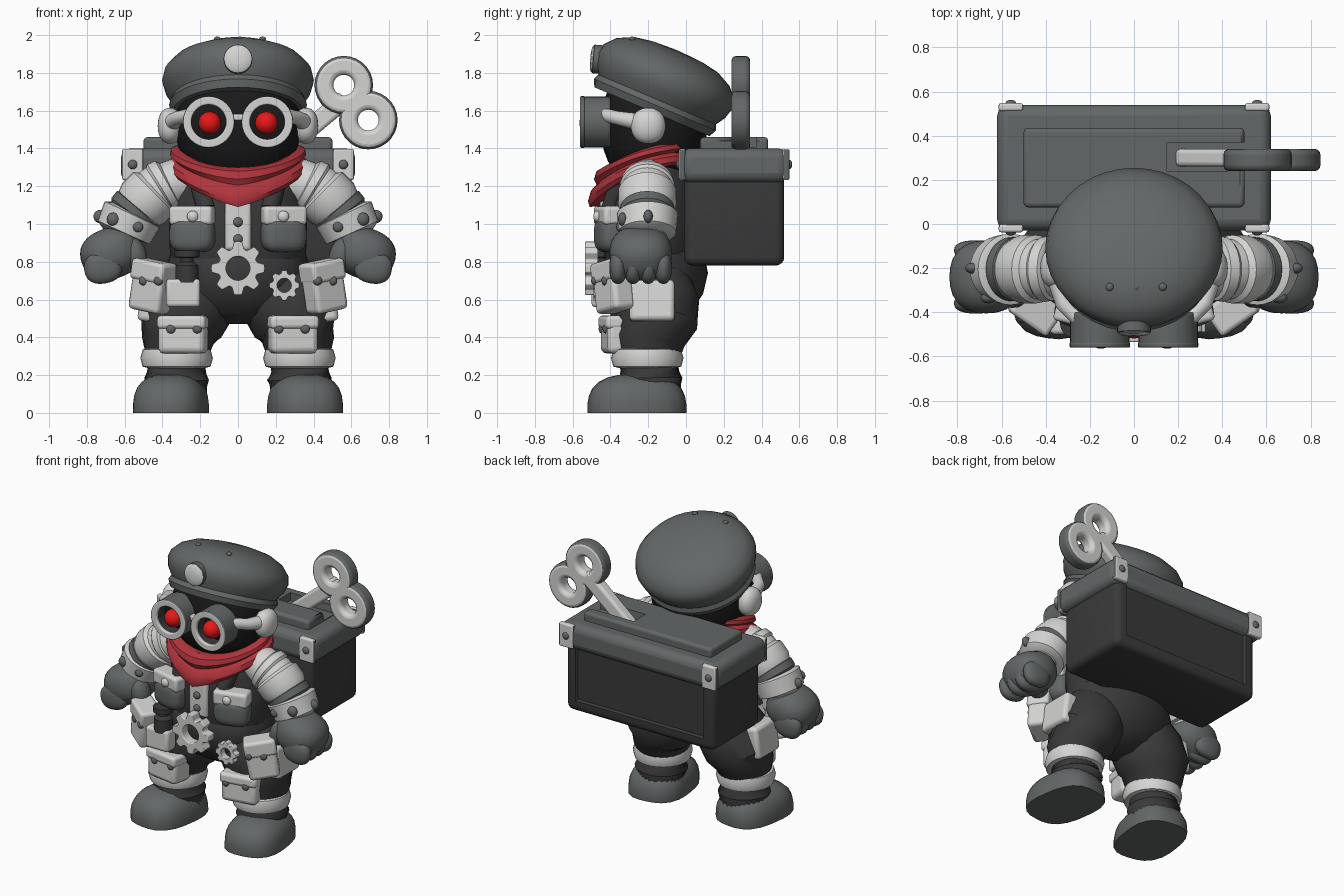
import bpy, bmesh, math
from mathutils import Vector, Matrix

if "Cube" in bpy.data.objects:
    bpy.data.objects.remove(bpy.data.objects["Cube"], do_unlink=True)


def material(name, r, g, b):
    m = bpy.data.materials.new(name)
    m.use_nodes = True
    m.diffuse_color = (r, g, b, 1)
    m.node_tree.nodes["Principled BSDF"].inputs["Base Color"].default_value = (r, g, b, 1)
    return m


GREY = material("slate grey", .125, .135, .135)
DARK = material("charcoal", .042, .042, .042)
LIGHT = material("pale grey", .66, .66, .65)
BLACK = material("black", .01, .01, .01)
RED = material("scarf red", .44, .035, .045)
EYE = material("bright red", .85, .01, .01)


def finish(name, bm, mats, loc=(0, 0, 0), rot=(0, 0, 0), bevel=0):
    bmesh.ops.recalc_face_normals(bm, faces=bm.faces[:])
    me = bpy.data.meshes.new(name)
    bm.to_mesh(me)
    bm.free()
    ob = bpy.data.objects.new(name, me)
    bpy.context.collection.objects.link(ob)
    for m in mats if isinstance(mats, tuple) else (mats,):
        me.materials.append(m)
    ob.location = loc
    ob.rotation_euler = [math.radians(a) for a in rot]
    bpy.ops.object.select_all(action='DESELECT')
    ob.select_set(True)
    bpy.context.view_layer.objects.active = ob
    bpy.ops.object.shade_smooth_by_angle(angle=math.radians(40))
    if bevel:
        mod = ob.modifiers.new("bevel", 'BEVEL')
        mod.width, mod.segments = bevel, 3
    return ob


def box(name, size, loc, mat, bevel=.02, rot=(0, 0, 0)):
    bm = bmesh.new()
    bmesh.ops.create_cube(bm, size=1, matrix=Matrix.Diagonal((*size, 1)))
    return finish(name, bm, mat, loc, rot, bevel)


def blob(name, radii, loc, mat, power=2, rot=(0, 0, 0), floor=None):
    """Rounded ellipsoid; a higher power is boxier, floor flattens the base."""
    bm = bmesh.new()
    bmesh.ops.create_uvsphere(bm, u_segments=24, v_segments=16, radius=1)
    for v in bm.verts:
        n = sum(abs(c) ** power for c in v.co) ** (1 / power)
        v.co = Vector([c / n * r for c, r in zip(v.co, radii)])
        if floor is not None:
            v.co.z = max(v.co.z, floor)
    return finish(name, bm, mat, loc, rot)


def tube(name, pts, mat, sides=28, upright=False, flat=1, loc=(0, 0, 0), rot=(0, 0, 0)):
    """Skin circles along (x, y, z, radius) points; flat squashes them in y."""
    bm = bmesh.new()
    rings = []
    for i, p in enumerate(pts):
        a, b = pts[max(i - 1, 0)], pts[min(i + 1, len(pts) - 1)]
        axis = Vector((0, 0, 1)) if upright else Vector(b[:3]) - Vector(a[:3])
        q = axis.to_track_quat('Z', 'Y')
        ring = []
        for k in range(sides):
            t = math.tau * k / sides
            o = q @ Vector((math.cos(t) * p[3], math.sin(t) * p[3], 0))
            ring.append(bm.verts.new((p[0] + o.x, p[1] + o.y * flat, p[2] + o.z)))
        rings.append(ring)
    for r, s in zip(rings, rings[1:]):
        for k in range(sides):
            bm.faces.new((r[k - 1], r[k], s[k], s[k - 1]))
    bm.faces.new(rings[0])
    bm.faces.new(rings[-1])
    return finish(name, bm, mat, loc, rot)


def lathe(name, profile, mat, flat=1, loc=(0, 0, 0), rot=(0, 0, 0)):
    return tube(name, [(0, 0, z, r) for r, z in profile], mat, 36, True, flat, loc, rot)


def plate(name, outer, inner, depth, loc, rim, face, bevel=.01):
    """Holed disc facing the front; outer is one radius per step."""
    bm = bmesh.new()
    n = len(outer)
    loops = []
    for y, radii in ((-1, outer), (1, outer), (1, [inner] * n), (-1, [inner] * n)):
        loops.append([bm.verts.new((r * math.cos(math.tau * k / n), y * depth / 2,
                                    r * math.sin(math.tau * k / n))) for k, r in enumerate(radii)])
    for j, r in enumerate(loops):
        s = loops[(j + 1) % 4]
        for k in range(n):
            f = bm.faces.new((r[k - 1], r[k], s[k], s[k - 1]))
            f.material_index = min(j, 1)
    return finish(name, bm, (rim, face), loc, (0, 0, 0), bevel)


def bolt(loc, mat=GREY, r=.025):
    blob("bolt", (r, r * .7, r), loc, mat)


# Torso, hips and neck
lathe("torso", [(.30, .70), (.36, .82), (.365, 1.0), (.35, 1.15), (.30, 1.28), (.20, 1.38)],
      DARK, .7, (0, -.18, 0))
lathe("hips", [(.12, .47), (.26, .53), (.35, .63), (.385, .74), (.36, .84), (.30, .88)],
      DARK, .73, (0, -.165, 0))
box("shirt_front", (.14, .06, .30), (0, -.425, 1.01), LIGHT)
bolt((0, -.46, 1.01))
bolt((0, -.46, .92))

# Head, cap and badge
blob("head", (.33, .28, .33), (0, -.17, 1.52), BLACK, 2.3)
lathe("cap", [(.28, -.17), (.345, -.18), (.365, -.14), (.352, -.11), (.385, -.06), (.402, 0),
              (.39, .05), (.34, .105), (.25, .148), (.15, .165), (.01, .172)],
      GREY, .96, (0, -.11, 1.76), (-23, 0, 0))
lathe("badge_rim", [(.076, 0), (.076, .045), (.07, .05)], GREY, 1, (0, -.445, 1.87), (85, 0, 0))
lathe("badge_face", [(.072, .04), (.072, .05), (.06, .058), (.02, .062)], LIGHT, 1, (0, -.445, 1.87), (85, 0, 0))
for x in (-.11, .01, .13):
    blob("cap_stud", (.018, .018, .012), (x, -.285, 1.98), GREY)

# Scarf: a folded band with a point at the front
bm = bmesh.new()
FOLDS = [(-.07, .05), (-.01, 0), (.02, .1), (.025, .3), (.005, .45), (.03, .6), (.035, .85), (.02, 1), (-.05, .96)]
STEPS = 40
loops = []
for k in range(STEPS):
    a = math.tau * k / STEPS
    c = math.cos(a)
    f = max(0, 1 - abs(math.sin(a))) if c > 0 else 0
    top = 1.405 - .07 * c - .035 * c * c
    loops.append([bm.verts.new(((.335 + o) * math.sin(a), -.2 - (.25 + o + .04 * t * f) * c,
                                top - t * (.12 + .09 * f))) for o, t in FOLDS])
for k in range(STEPS):
    for j in range(len(FOLDS)):
        bm.faces.new((loops[k - 1][j - 1], loops[k - 1][j], loops[k][j], loops[k][j - 1]))
finish("scarf", bm, RED)

# Backpack chest with rounded edges and a recessed back panel
bm = bmesh.new()
bmesh.ops.create_cube(bm, size=1, matrix=Matrix.Diagonal((1.16, .53, .58, 1)))
bmesh.ops.bevel(bm, geom=bm.edges[:], offset=.045, segments=4, profile=.5, affect='EDGES')
back = [max(bm.faces, key=lambda f: f.calc_center_median().y)]
bmesh.ops.inset_region(bm, faces=back, thickness=.05)
bmesh.ops.inset_region(bm, faces=back, thickness=.015, depth=-.015)
finish("pack_body", bm, DARK, (0, .255, 1.07))
box("pack_lid", (1.24, .57, .18), (0, .255, 1.31), GREY, .05)

# Raised lid panel with a slot cut for the key
panel = box("lid_panel", (1.0, .36, .08), (0, .255, 1.42), GREY, .02)
cutter = box("slot_cutter", (.35, .13, .12), (.325, .305, 1.465), GREY, 0)
cutter.hide_render = cutter.hide_viewport = True
cut = panel.modifiers.new("slot", 'BOOLEAN')
cut.object, cut.operation = cutter, 'DIFFERENCE'
for x in (-.558, .558):
    for y, out in ((-.02, -1), (.53, 1)):
        bracket = box("corner_bracket", (.11, .035, .165), (x, y, 1.315), (LIGHT, GREY), .01)
        for p in bracket.data.polygons:
            p.material_index = int(abs(p.normal.x) > .7)
        bolt((x, y + out * .015, 1.315))

# Wind-up key
box("key_stem", (.46, .08, .10), (.39, .30, 1.515), LIGHT, .02, (0, -40, 0))
for x, z in ((.56, 1.735), (.69, 1.55)):
    plate("key_loop", [.155] * 28, .055, .1, (x, .29, z), GREY, LIGHT, .026)

# Belt gears
plate("large_gear", [.142 if k % 5 in (0, 1, 4) else .105 for k in range(40)], .063, .07, (0, -.5, .765), LIGHT, LIGHT, .006)
plate("small_gear", [.08 if k % 5 in (0, 1, 4) else .064 for k in range(40)], .037, .05, (.245, -.465, .675), LIGHT, LIGHT, .004)

# Hip bottle and its holder, right side only
box("bottle_holder", (.18, .1, .15), (-.29, -.45, .635), LIGHT)
lathe("bottle", [(.06, 0), (.06, .09), (.035, .11), (.035, .13), (.065, .135), (.065, .17)],
      DARK, 1, (-.27, -.45, .69))
box("goggle_bridge", (.07, .05, .035), (0, -.475, 1.565), LIGHT, .01)

for s in (1, -1):
    # Goggles and ear pieces
    plate("goggle_cup", [.135] * 32, .095, .15, (s * .155, -.475, 1.54), GREY, DARK)
    plate("goggle_rim", [.137] * 32, .092, .025, (s * .155, -.548, 1.54), GREY, LIGHT, .008)
    blob("goggle_lens", (.1, .02, .1), (s * .155, -.45, 1.54), BLACK)
    blob("eye", (.06, .06, .06), (s * .15, -.505, 1.535), EYE)
    tube("goggle_strap", [(s * .24, -.44, 1.58, .035), (s * .32, -.36, 1.56, .037), (s * .36, -.2, 1.53, .05)], LIGHT)
    blob("ear_piece", (.065, .092, .095), (s * .36, -.2, 1.52), LIGHT, 2.2)

    # Chest pockets
    blob("pocket", (.12, .075, .095), (s * .24, -.4, .945), GREY, 3.5, (0, 0, s * 15))
    box("pocket_flap", (.235, .12, .1), (s * .24, -.405, 1.045), LIGHT, .02, (0, 0, s * 15))
    bolt((s * .24, -.47, 1.04), LIGHT, .03)
    tube("vest_strap", [(s * .17, -.4, 1.08, .05), (s * .2, -.36, 1.2, .05), (s * .22, -.28, 1.3, .05)], DARK)

    # Sleeve, shadowed seam and flared cuff
    def arm(name, pts, mat):
        tube(name, [(s * x, -.205, z, r) for x, z, r in pts], mat)
    arm("sleeve", [(.24, 1.23, .10), (.33, 1.22, .125), (.42, 1.18, .138), (.50, 1.11, .135), (.56, 1.05, .12), (.62, .92, .10)], LIGHT)
    arm("upper_roll", [(.36, 1.215, .12), (.37, 1.21, .143), (.405, 1.19, .148), (.42, 1.18, .13)], LIGHT)
    arm("lower_roll", [(.43, 1.18, .13), (.445, 1.165, .155), (.50, 1.11, .155), (.525, 1.08, .14)], LIGHT)
    arm("seam", [(.525, 1.085, .12), (.53, 1.08, .145), (.555, 1.05, .145), (.56, 1.04, .12)], GREY)
    arm("cuff", [(.555, 1.06, .13), (.56, 1.05, .162), (.605, .955, .152), (.61, .94, .11)], LIGHT)
    bolt((s * .66, -.335, 1.025), GREY, .035)
    bolt((s * .53, -.35, .985), GREY, .028)
    bolt((s * .73, -.2, 1.04), GREY, .035)

    # Gloved fist
    blob("glove", (.165, .165, .135), (s * .67, -.24, .845), GREY, 2.4, (0, s * 20, 0))
    for k in range(4):
        blob("finger", (.1, .046, .085), (s * .715, -.36 + k * .08, .77), GREY, 2.4, (0, s * 10, 0))
    blob("thumb", (.065, .07, .09), (s * .55, -.31, .84), GREY, 2.2, (0, s * 20, 0))

    # Leg, ankle band and boot
    def leg(name, pts, mat):
        tube(name, [(s * x, y, z, r) for x, y, z, r in pts], mat)
    leg("trouser_leg", [(.19, -.165, .74, .18), (.24, -.165, .6, .235), (.305, -.17, .48, .232),
                        (.32, -.195, .38, .19), (.325, -.2, .28, .16)], DARK)
    leg("ankle_band", [(.325, -.205, .235, .14), (.325, -.205, .245, .18), (.325, -.205, .29, .192),
                       (.325, -.205, .335, .18), (.325, -.205, .35, .14)], LIGHT)
    leg("boot_shaft", [(.33, -.19, .1, .17), (.325, -.19, .18, .172), (.325, -.195, .25, .155)], DARK)
    blob("boot", (.195, .26, .195), (s * .355, -.26, .01), GREY, 2.8, (0, 0, s * 8), -.01)

    # Knee pad
    box("knee_pad", (.25, .16, .2), (s * .29, -.355, .415), LIGHT, .03, (0, 0, s * 10))
    box("knee_flap", (.26, .16, .07), (s * .29, -.365, .48), LIGHT, .02, (0, 0, s * 10))
    for x in (.215, .355):
        bolt((s * x, -.445 + (x - .215) * .15, .445))

    # Hip pouches
    box("side_pouch", (.14, .24, .22), (s * .45, -.18, .59), LIGHT, .025, (0, -s * 8, 0))
    box("front_pouch", (.2, .13, .26), (s * .455, -.385, .665), LIGHT, .025, (0, -s * 10, s * 35))
    box("pouch_flap", (.21, .15, .11), (s * .445, -.39, .75), LIGHT, .02, (0, -s * 10, s * 35))
    for x, y in ((.42, -.485), (.5, -.43)):
        bolt((s * x, y, .7))
